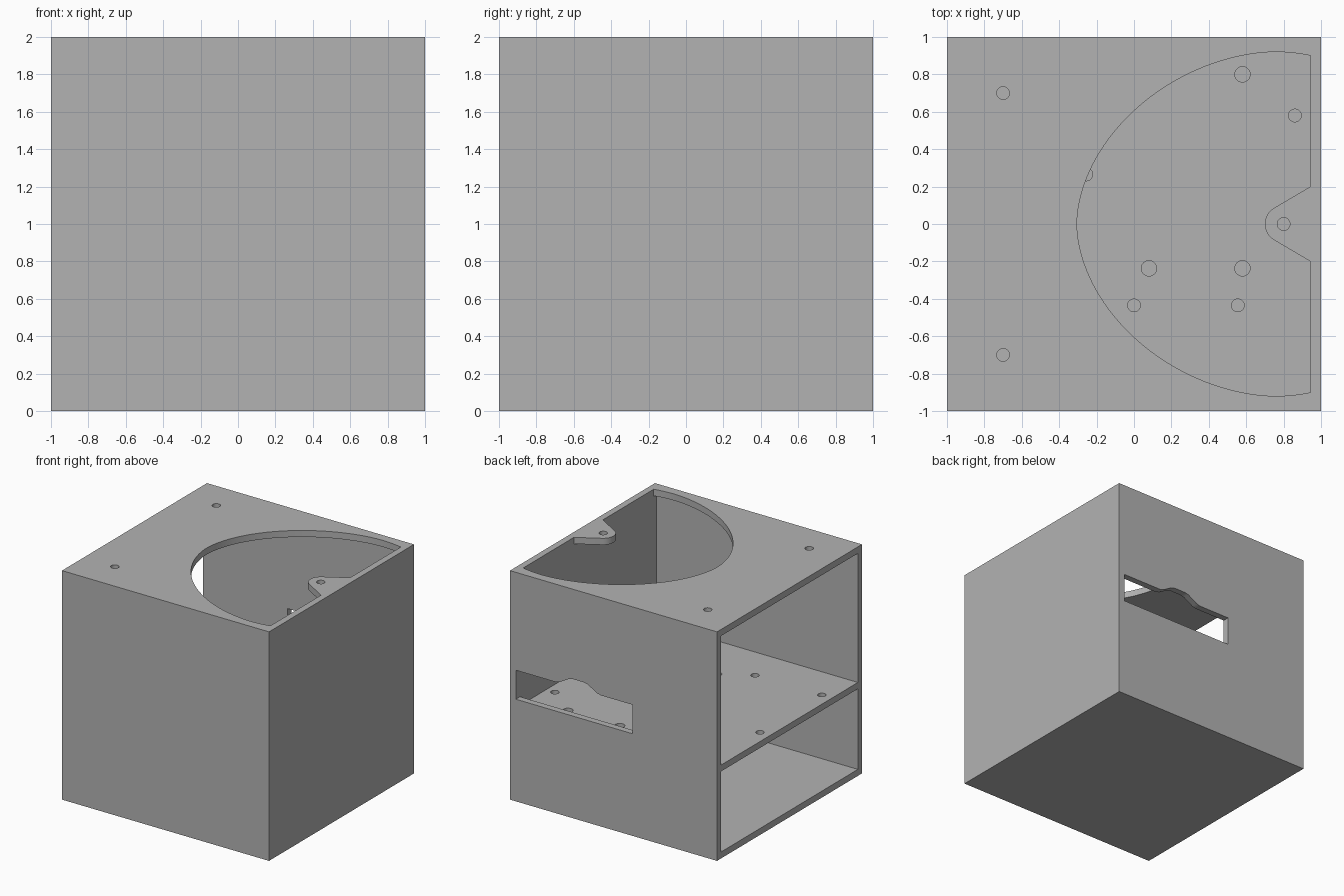
import bpy, bmesh
from math import sin, cos, pi, atan2, radians
from mathutils import Vector

default = bpy.data.objects.get("Cube")
if default:
    bpy.data.objects.remove(default, do_unlink=True)

WALL = 0.057
INNER = 1 - WALL
SHELF_LOW, SHELF_TOP = 0.76, 0.816

grey = bpy.data.materials.new("plain grey")
grey.use_nodes = True
grey.diffuse_color = (0.45, 0.45, 0.45, 1)
grey.node_tree.nodes["Principled BSDF"].inputs["Base Color"].default_value = (0.45, 0.45, 0.45, 1)


def prism(name, outline, direction):
    """Extrude a closed planar outline along a direction."""
    bm = bmesh.new()
    face = bm.faces.new([bm.verts.new(p) for p in outline])
    moved = bmesh.ops.extrude_face_region(bm, geom=[face])["geom"]
    bmesh.ops.translate(bm, vec=Vector(direction),
                        verts=[v for v in moved if isinstance(v, bmesh.types.BMVert)])
    bmesh.ops.recalc_face_normals(bm, faces=bm.faces)
    mesh = bpy.data.meshes.new(name)
    bm.to_mesh(mesh)
    bm.free()
    obj = bpy.data.objects.new(name, mesh)
    bpy.context.collection.objects.link(obj)
    obj.data.materials.append(grey)
    return obj


def box(name, x0, x1, y0, y1, z0, z1):
    return prism(name, [(x0, y0, z0), (x1, y0, z0), (x1, y1, z0), (x0, y1, z0)], (0, 0, z1 - z0))


def drill(x, y, r, z0, z1):
    ring = [(x + r * cos(2 * pi * i / 32), y + r * sin(2 * pi * i / 32), z0) for i in range(32)]
    return prism("drill_cutter", ring, (0, 0, z1 - z0))


# Solid block that becomes the housing
housing = box("housing", -1, 1, -1, 1, 0, 2)

# Two compartments open on one side, leaving a shelf between them
cutters = [
    box("lower_compartment_cutter", -1.2, INNER, -INNER, INNER, WALL, SHELF_LOW),
    box("upper_compartment_cutter", -1.2, INNER, -INNER, INNER, SHELF_TOP, 2 - WALL),
]

# Large rounded opening in the lid, with a rounded tab reaching in from the wall
CX, A, B, POWER = 0.76, 1.065, 0.92, 1.84


def curve_point(t):
    c, s = cos(t), sin(t)
    x = CX + A * abs(c) ** (2 / POWER) * (1 if c > 0 else -1)
    y = B * abs(s) ** (2 / POWER) * (1 if s > 0 else -1)
    return x, y


edge_y = B * (1 - ((INNER - CX) / A) ** POWER) ** (1 / POWER)
arc = [curve_point(2 * pi * i / 160) for i in range(160)]
opening = [(INNER, edge_y)] + [p for p in arc if p[0] < INNER - 0.01] + [(INNER, -edge_y)]
opening.append((INNER, -0.2))
for i in range(17):
    a = radians(240 - 120 * i / 16)
    opening.append((0.8 + 0.1 * cos(a), 0.1 * sin(a)))
opening.append((INNER, 0.2))
cutters.append(prism("lid_opening_cutter", [(x, y, 1.9) for x, y in opening], (0, 0, 0.2)))

# Slot with a raised hump through the back wall
slot = [(INNER, 0.892), (INNER, 1.145), (0.56, 1.145), (0.52, 1.155), (0.43, 1.207),
        (0.39, 1.215), (0.29, 1.215), (0.25, 1.207), (0.16, 1.155), (0.12, 1.145),
        (-0.182, 1.145), (-0.182, 0.892)]
cutters.append(prism("back_slot_cutter", [(x, 0.9, z) for x, z in slot], (0, 0.2, 0)))

# Screw holes in the lid and its tab
for x, y in [(-0.7, 0.7), (-0.7, -0.7), (0.8, 0)]:
    cutters.append(drill(x, y, 0.034, 1.9, 2.1))

# Mounting holes in the shelf
for x in (0.08, 0.58):
    for y in (0.8, -0.237):
        cutters.append(drill(x, y, 0.041, 0.7, 0.9))
for x, y in [(0.86, 0.58), (0, -0.435), (0.555, -0.435), (-0.255, 0.265),
             (-0.255, -0.588), (-0.9, 0.265), (-0.9, -0.588)]:
    cutters.append(drill(x, y, 0.034, 0.7, 0.9))

# Cut everything out, then bake the result and drop the cutters
for cutter in cutters:
    cutter.hide_render = True
    mod = housing.modifiers.new("cut", "BOOLEAN")
    mod.operation = "DIFFERENCE"
    mod.solver = "EXACT"
    mod.object = cutter
bpy.context.view_layer.update()
baked = bpy.data.meshes.new_from_object(housing.evaluated_get(bpy.context.evaluated_depsgraph_get()))
housing.modifiers.clear()
housing.data = baked
for cutter in cutters:
    bpy.data.objects.remove(cutter, do_unlink=True)

# Smooth the curved rims, keep the box edges sharp
bpy.ops.object.select_all(action="DESELECT")
housing.select_set(True)
bpy.context.view_layer.objects.active = housing
bpy.ops.object.shade_smooth_by_angle(angle=radians(25))
